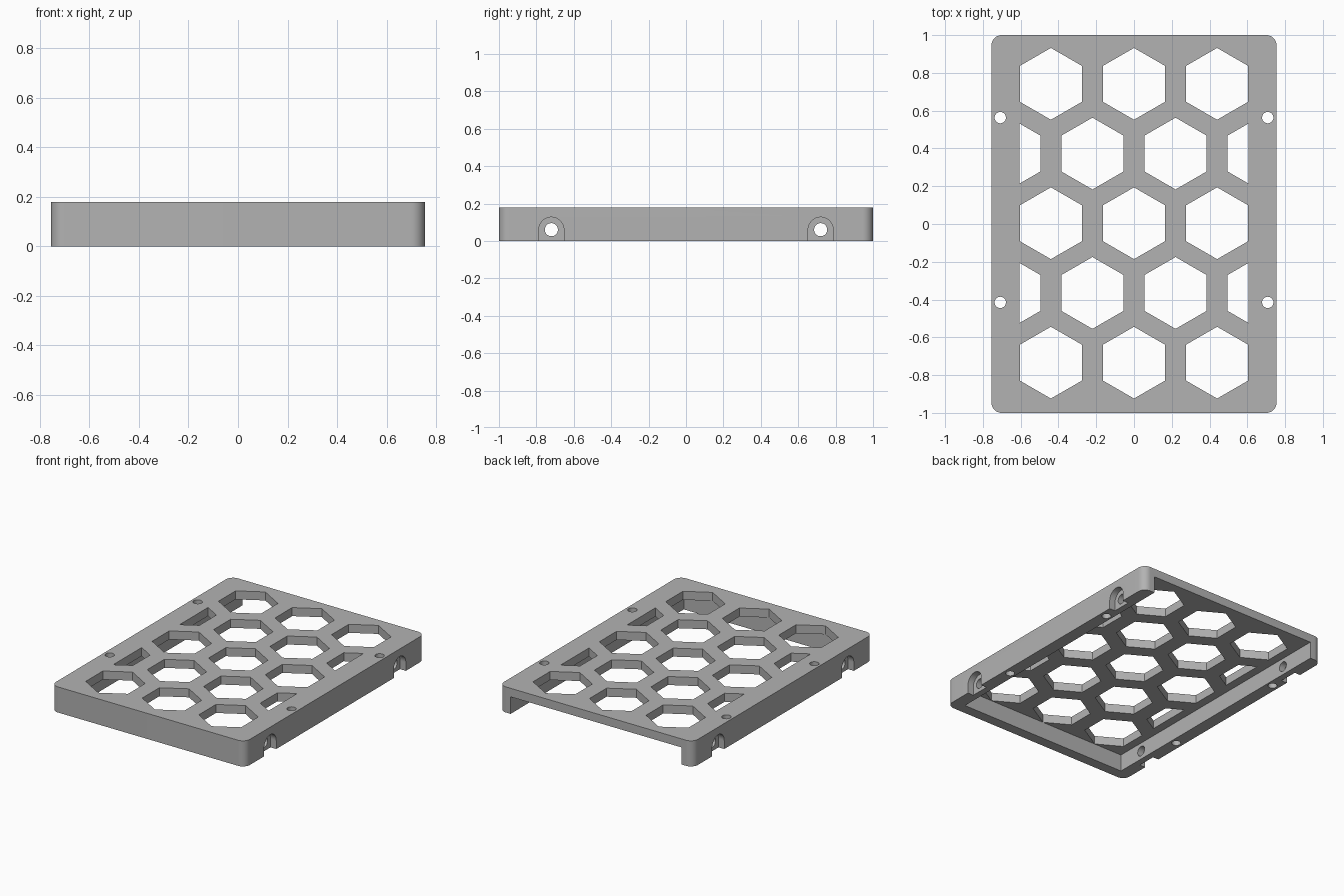
import bpy, bmesh, math

HALF_X, HALF_Y, HEIGHT = 0.755, 1.0, 0.18
WALL_X, WALL_FRONT, PLATE = 0.09, 0.075, 0.06
CORNER = 0.055
HEX_R, HEX_LIMIT, PITCH_X, PITCH_Y = 0.19, 0.605, 0.44, 0.369

if "Cube" in bpy.data.objects:
    bpy.data.objects.remove(bpy.data.objects["Cube"], do_unlink=True)

grey = bpy.data.materials.new("plain grey")
grey.use_nodes = True
grey.diffuse_color = (0.45, 0.45, 0.45, 1)
grey.node_tree.nodes["Principled BSDF"].inputs["Base Color"].default_value = grey.diffuse_color


def arc(cx, cy, r, start, end, n):
    """Points along a circular arc, angles in degrees."""
    angles = [math.radians(start + (end - start) * i / n) for i in range(n + 1)]
    return [(cx + r * math.cos(a), cy + r * math.sin(a)) for a in angles]


def circle(cx, cy, r, n=32):
    return arc(cx, cy, r, 0, 360, n)[:-1]


def rect(x0, x1, y0, y1):
    return [(x0, y0), (x1, y0), (x1, y1), (x0, y1)]


def prisms(name, outlines, spans, axis="z"):
    """One object made of outlines extruded along z, or along x from (y, z) outlines."""
    bm = bmesh.new()
    for low, high in spans:
        for outline in outlines:
            rings = []
            for t in (low, high):
                pts = [(a, b, t) if axis == "z" else (t, a, b) for a, b in outline]
                rings.append([bm.verts.new(p) for p in pts])
            bottom, top = rings
            bm.faces.new(bottom[::-1])
            bm.faces.new(top)
            for i in range(len(bottom)):
                j = (i + 1) % len(bottom)
                bm.faces.new((bottom[i], bottom[j], top[j], top[i]))
    bmesh.ops.recalc_face_normals(bm, faces=bm.faces)
    mesh = bpy.data.meshes.new(name)
    bm.to_mesh(mesh)
    bm.free()
    mesh.materials.append(grey)
    obj = bpy.data.objects.new(name, mesh)
    bpy.context.collection.objects.link(obj)
    return obj


def hexagon(cx, cy):
    """Pointed-top hexagon, trimmed at the side margins."""
    apothem = HEX_R * math.cos(math.radians(30))
    left, right = max(cx - apothem, -HEX_LIMIT), min(cx + apothem, HEX_LIMIT)
    xs = [left] + ([cx] if left < cx < right else []) + [right]
    half = [HEX_R - abs(x - cx) * math.tan(math.radians(30)) for x in xs]
    lower = [(x, cy - h) for x, h in zip(xs, half)]
    upper = [(x, cy + h) for x, h in zip(xs, half)]
    return lower + upper[::-1]


# Rounded slab
outline = []
for sx, sy, start in ((1, 1, 0), (-1, 1, 90), (-1, -1, 180), (1, -1, 270)):
    outline += arc(sx * (HALF_X - CORNER), sy * (HALF_Y - CORNER), CORNER, start, start + 90, 10)
cover = prisms("vented_cover", [outline], [(0, HEIGHT)])

# Hollow underside, open at the back
inner = HALF_X - WALL_X
cavity = prisms("cavity_cutter", [rect(-inner, inner, WALL_FRONT - HALF_Y, HALF_Y + 0.2)],
                [(-0.1, HEIGHT - PLATE)])

# Honeycomb openings and vertical screw holes
openings = []
for row in range(-2, 3):
    columns = (-1, 0, 1) if row % 2 == 0 else (-1.5, -0.5, 0.5, 1.5)
    openings += [hexagon(c * PITCH_X, 0.004 + row * PITCH_Y) for c in columns]
openings += [circle(s * 0.708, y, 0.03) for s in (-1, 1) for y in (-0.415, 0.563)]
vents = prisms("opening_cutter", openings, [(-0.1, HEIGHT + 0.1)])

# Side bolt holes and their arched recesses
BOLT_Y, BOLT_Z, RECESS = (-0.72, 0.72), 0.06, 0.045
bolts = prisms("bolt_hole_cutter", [circle(y, BOLT_Z, 0.035) for y in BOLT_Y],
               [(-1, 1)], axis="x")
arches = [arc(y, BOLT_Z, 0.067, 0, 180, 24) + [(y - 0.067, -0.1), (y + 0.067, -0.1)]
          for y in BOLT_Y]
recesses = prisms("recess_cutter", arches,
                  [(HALF_X - RECESS, 1), (-1, RECESS - HALF_X)], axis="x")

# Cut everything out of the slab
bpy.context.view_layer.objects.active = cover
for cutter in (cavity, vents, bolts, recesses):
    mod = cover.modifiers.new(cutter.name, "BOOLEAN")
    mod.operation = "DIFFERENCE"
    mod.solver = "EXACT"
    mod.object = cutter
    bpy.ops.object.modifier_apply(modifier=mod.name)
    bpy.data.objects.remove(cutter, do_unlink=True)

# Smooth the round corners and holes, keep the edges sharp
bpy.ops.object.select_all(action="DESELECT")
cover.select_set(True)
bpy.ops.object.shade_smooth_by_angle(angle=math.radians(30))
